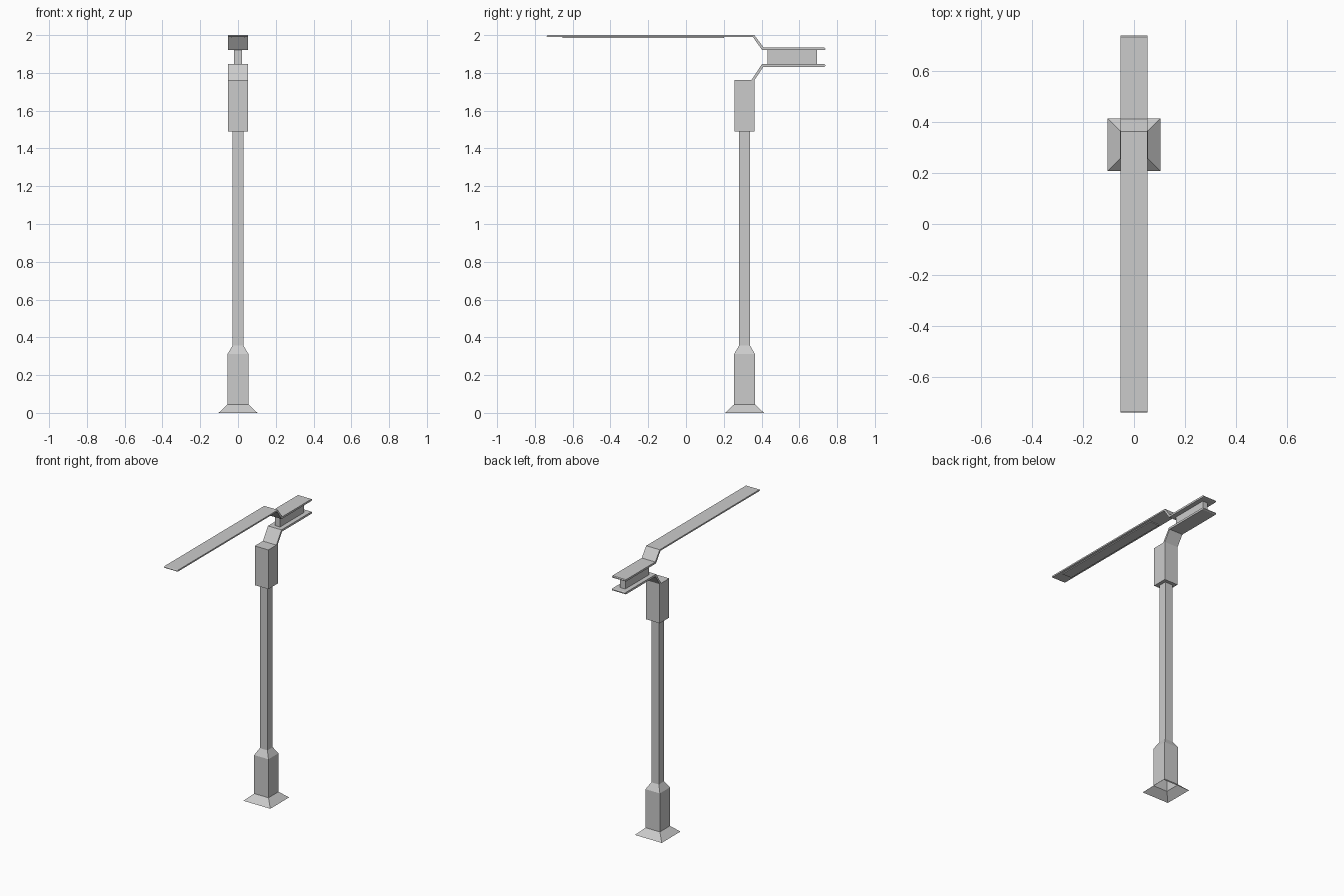
import bpy, bmesh

if "Cube" in bpy.data.objects:
    bpy.data.objects.remove(bpy.data.objects["Cube"])

POLE_Y = 0.31
HALF_W = 0.052


def make_object(name, bm):
    bmesh.ops.recalc_face_normals(bm, faces=bm.faces)
    mesh = bpy.data.meshes.new(name)
    bm.to_mesh(mesh)
    bm.free()
    ob = bpy.data.objects.new(name, mesh)
    bpy.context.collection.objects.link(ob)
    return ob


def square_stack(name, sections, cap_bottom=True):
    """Loft square sections given as (half width, height)."""
    bm = bmesh.new()
    rings = [[bm.verts.new((sx * h, POLE_Y + sy * h, z))
              for sx, sy in ((-1, -1), (1, -1), (1, 1), (-1, 1))]
             for h, z in sections]
    for a, b in zip(rings, rings[1:]):
        for i in range(4):
            j = (i + 1) % 4
            bm.faces.new((a[i], a[j], b[j], b[i]))
    bm.faces.new(rings[-1])
    if cap_bottom:
        bm.faces.new(rings[0])
    return make_object(name, bm)


def extrude_profile(name, points, half):
    """Extrude a side profile (y, z) across x."""
    bm = bmesh.new()
    face = bm.faces.new([bm.verts.new((-half, y, z)) for y, z in points])
    ext = bmesh.ops.extrude_face_region(bm, geom=[face])
    verts = [g for g in ext["geom"] if isinstance(g, bmesh.types.BMVert)]
    bmesh.ops.translate(bm, verts=verts, vec=(2 * half, 0, 0))
    return make_object(name, bm)


def box(name, half, y0, y1, z0, z1):
    return extrude_profile(name, [(y0, z0), (y1, z0), (y1, z1), (y0, z1)], half)


# Post with open flared foot, thick base and slim shaft
square_stack("post", [(0.103, 0), (0.055, 0.045), (0.055, 0.312),
                      (0.029, 0.357), (0.029, 1.49)], cap_bottom=False)

# Square collar at the top of the post
square_stack("post_head", [(HALF_W, 1.49), (HALF_W, 1.762)])

# Cranked bracket rising from the collar
extrude_profile("lower_bracket", [
    (0.345, 1.76), (0.361, 1.76), (0.409, 1.832), (0.732, 1.832),
    (0.738, 1.836), (0.738, 1.842), (0.732, 1.846), (0.402, 1.846)], HALF_W)

# Spacer between the brackets
box("bracket_spacer", 0.02, 0.432, 0.694, 1.843, 1.923)

# Cranked upper arm reaching forward
extrude_profile("upper_arm", [
    (0.738, 1.924), (0.738, 1.929), (0.732, 1.934), (0.411, 1.934),
    (0.362, 2.0), (-0.732, 2.0), (-0.738, 1.996), (-0.738, 1.992),
    (-0.732, 1.99), (0.354, 1.99), (0.403, 1.921), (0.732, 1.921)], HALF_W)

# Thin lamp strip beneath the arm
box("lamp_strip", 0.036, -0.655, 0.2, 1.984, 1.992)
